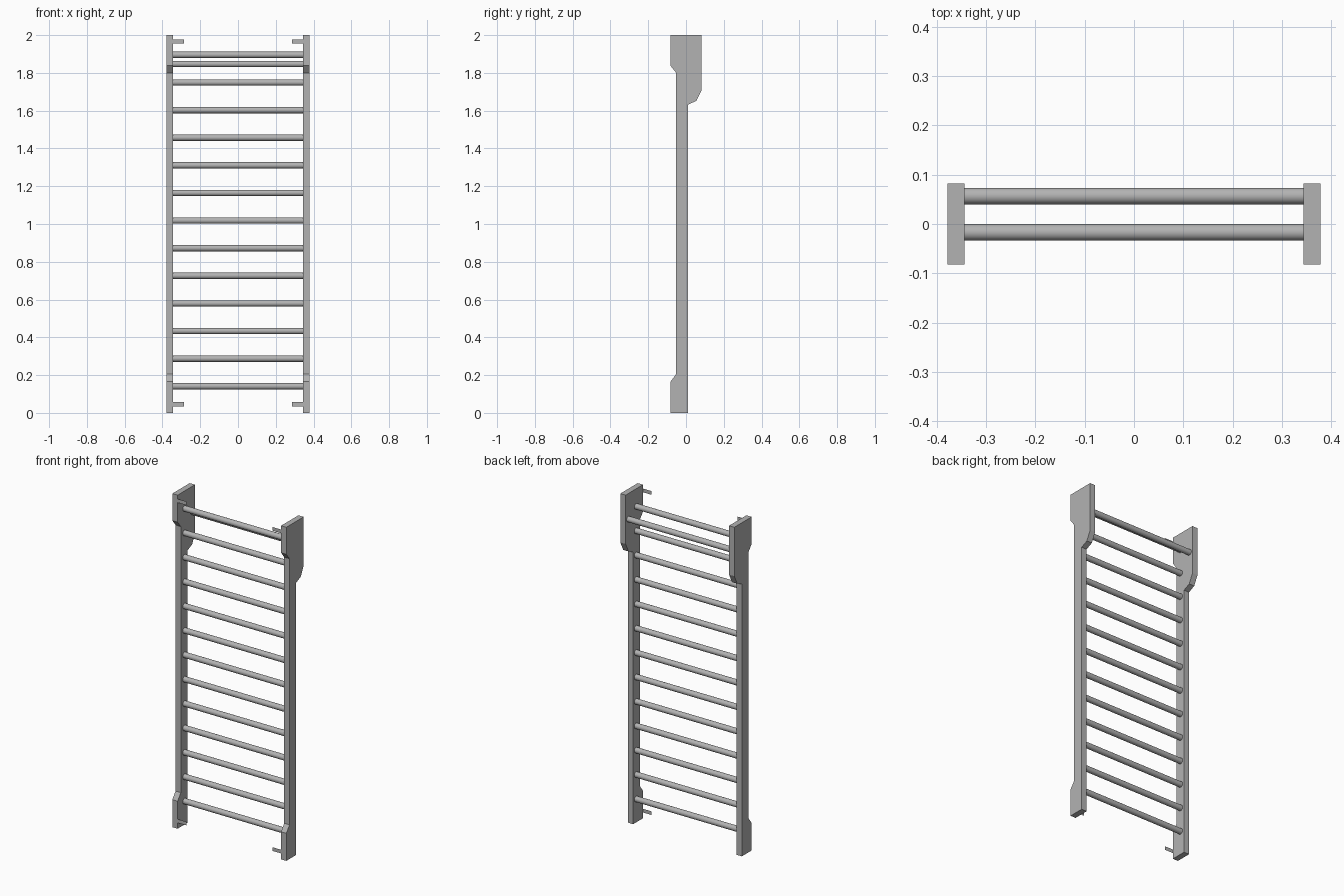
import bpy, bmesh, math

if "Cube" in bpy.data.objects:
    bpy.data.objects.remove(bpy.data.objects["Cube"])

X_IN, X_OUT = 0.343, 0.378

# Side profile of an upright (y, z)
PROFILE = [(-0.082, 0), (0.011, 0), (0.011, 1.632), (0.055, 1.652), (0.082, 1.707),
           (0.082, 2), (-0.082, 2), (-0.082, 1.838), (-0.052, 1.80),
           (-0.052, 0.205), (-0.082, 0.165)]

GREY = bpy.data.materials.new("dark_grey")
GREY.diffuse_color = (0.45, 0.45, 0.45, 1)
GREY.use_nodes = True
GREY.node_tree.nodes["Principled BSDF"].inputs["Base Color"].default_value = GREY.diffuse_color


def finish(name, bm):
    mesh = bpy.data.meshes.new(name)
    bm.to_mesh(mesh)
    bm.free()
    mesh.materials.append(GREY)
    obj = bpy.data.objects.new(name, mesh)
    bpy.context.collection.objects.link(obj)
    return obj


def upright(name, side):
    bm = bmesh.new()
    face = bm.faces.new([bm.verts.new((side * X_IN, y, z)) for y, z in PROFILE])
    out = bmesh.ops.extrude_face_region(bm, geom=[face])
    moved = [v for v in out["geom"] if isinstance(v, bmesh.types.BMVert)]
    bmesh.ops.translate(bm, verts=moved, vec=(side * (X_OUT - X_IN), 0, 0))
    # The extrusion keeps the starting face, so both ends are closed
    bmesh.ops.recalc_face_normals(bm, faces=bm.faces)
    finish(name, bm)


def rung(name, y, z, radius=0.0167):
    bpy.ops.mesh.primitive_cylinder_add(vertices=32, radius=radius, depth=2 * X_IN + 0.004,
                                        location=(0, y, z), rotation=(0, math.pi / 2, 0))
    obj = bpy.context.object
    obj.name = name
    obj.data.materials.append(GREY)
    bpy.ops.object.shade_smooth_by_angle()


def bracket(name, side, z):
    # Sheet wall-mounting tab, flush with the wall-side edge of the upright
    bm = bmesh.new()
    x0, x1 = sorted((side * 0.285, side * X_IN))
    corners = [(x0, z - 0.011), (x1, z - 0.011), (x1, z + 0.011), (x0, z + 0.011)]
    bm.faces.new([bm.verts.new((x, -0.0815, h)) for x, h in corners])
    finish(name, bm)


# Uprights and wall brackets
for side, label in ((-1, "left"), (1, "right")):
    upright(f"{label}_upright", side)
    bracket(f"{label}_lower_bracket", side, 0.046)
    bracket(f"{label}_upper_bracket", side, 1.966)

# Evenly spaced rungs
for i in range(13):
    rung(f"rung_{i + 1:02d}", -0.017, 0.141 + i * 0.1462)

# Offset pull-up rung
rung("offset_rung", 0.0565, 1.847)
